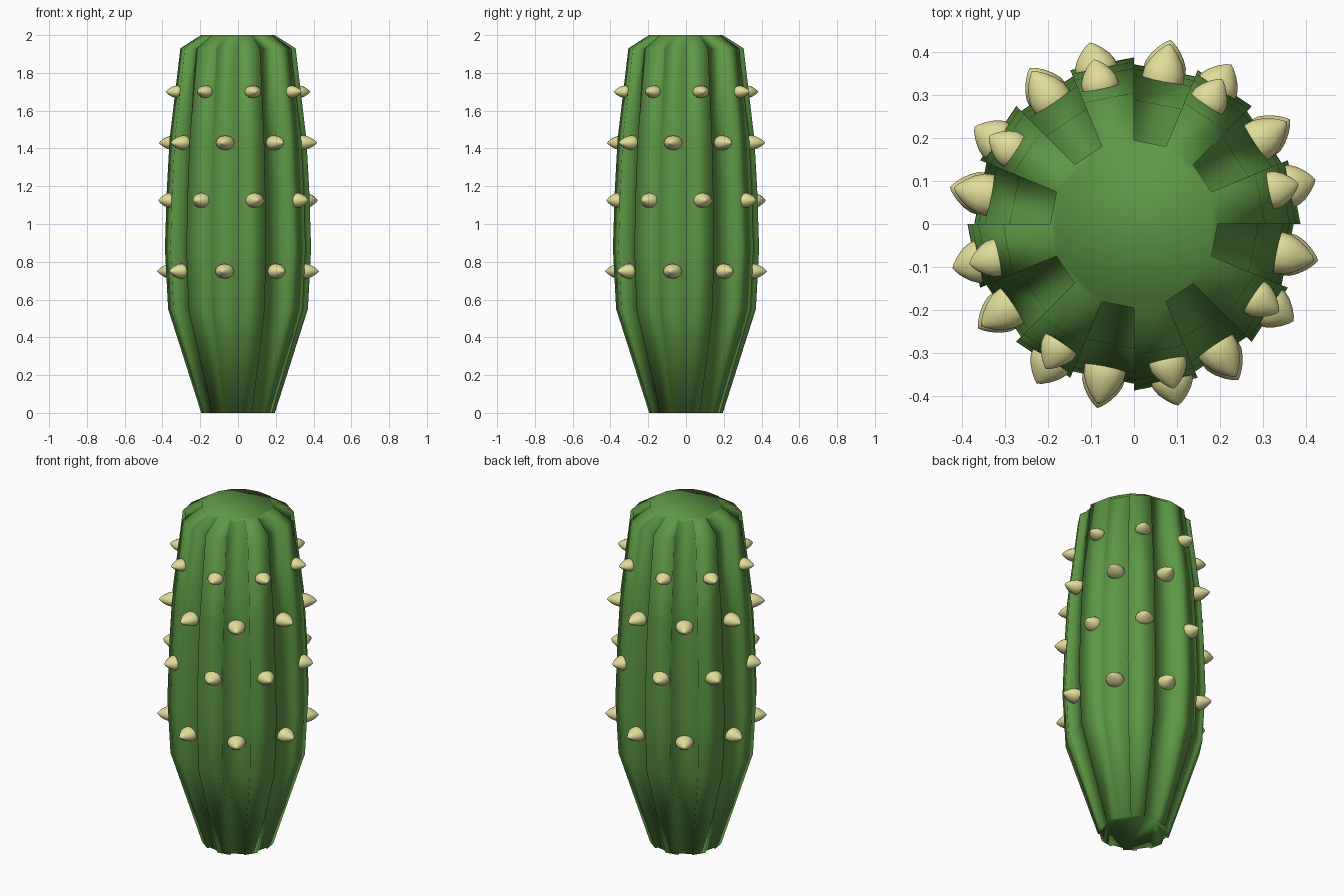
import bpy, bmesh, math
from mathutils import Vector, Matrix

if "Cube" in bpy.data.objects:
    bpy.data.objects.remove(bpy.data.objects["Cube"])


def material(name, color):
    m = bpy.data.materials.new(name)
    m.diffuse_color = (*color, 1)
    m.use_nodes = True
    m.node_tree.nodes["Principled BSDF"].inputs["Base Color"].default_value = m.diffuse_color
    return m


def finish(name, bm, mat):
    bmesh.ops.recalc_face_normals(bm, faces=bm.faces)
    for f in bm.faces:
        f.smooth = True
    me = bpy.data.meshes.new(name)
    bm.to_mesh(me)
    bm.free()
    me.materials.append(mat)
    ob = bpy.data.objects.new(name, me)
    bpy.context.collection.objects.link(ob)
    return ob


green = material("cactus_green", (0.11, 0.31, 0.06))
cream = material("spine_cream", (0.75, 0.72, 0.32))

# Body: ribs from 0 to 22.5 degrees, shallow grooves from 22.5 to 45, eight times
PROFILE = [(0.195, 0), (0.37, 0.55), (0.387, 0.87), (0.377, 1.18),
           (0.362, 1.45), (0.305, 1.93), (0.195, 2.0)]
DEPTH = 0.016
bm = bmesh.new()
rings = []
for i, (r, z) in enumerate(PROFILE):
    top = i == len(PROFILE) - 1
    # the top end of a groove drops below the cap instead of going inward
    rg, zg = (r, z - DEPTH * 1.3) if top else (r - DEPTH, z)
    ring = []
    for k in range(8):
        a, b = math.radians(45 * k), math.radians(45 * k + 22.5)
        for ang, rad, h in ((a, rg, zg), (a, r, z), (b, r, z), (b, rg, zg)):
            ring.append(bm.verts.new((rad * math.cos(ang), rad * math.sin(ang), h)))
    rings.append(ring)
n = len(rings[0])
for lo, hi in zip(rings, rings[1:]):
    for j in range(n):
        q = (j + 1) % n
        bm.faces.new((lo[j], lo[q], hi[q], hi[j]))
# Caps, plus the little wall at the inner end of each top groove
bm.faces.new(rings[0])
tr = rings[-1]
bm.faces.new([v for j, v in enumerate(tr) if j % 4 in (1, 2)])
for k in range(8):
    j = 4 * k
    bm.faces.new((tr[j + 2], tr[j + 3], tr[(j + 4) % n], tr[(j + 5) % n]))
finish("cactus_body", bm, green)

# Spines: pointed buds in four staggered rows
BUD = [(-0.35, 0.8), (0, 1.0), (0.25, 0.96), (0.5, 0.78), (0.75, 0.48), (0.92, 0.2)]
SEG = 12


def add_bud(bm, ang, z, r0, r1, w, h):
    out = Vector((math.cos(ang), math.sin(ang), 0))
    side = Vector((-out.y, out.x, 0))
    length = r1 - r0
    loops = []
    for t, s in BUD:
        loops.append([bm.verts.new(out * (r0 + t * length)
                      + side * (w * s * math.cos(2 * math.pi * i / SEG))
                      + Vector((0, 0, z + h * s * math.sin(2 * math.pi * i / SEG))))
                      for i in range(SEG)])
    for lo, hi in zip(loops, loops[1:]):
        for i in range(SEG):
            q = (i + 1) % SEG
            bm.faces.new((lo[i], lo[q], hi[q], hi[i]))
    tip = bm.verts.new(out * r1 + Vector((0, 0, z)))
    for i in range(SEG):
        bm.faces.new((loops[-1][i], loops[-1][(i + 1) % SEG], tip))
    bm.faces.new(loops[0])


# height, angle offset, base radius, tip radius, half width, half height
ROWS = [(0.75, 33.75, 0.357, 0.436, 0.05, 0.04),
        (1.125, 13.7, 0.365, 0.434, 0.05, 0.04),
        (1.43, 33.75, 0.342, 0.427, 0.049, 0.039),
        (1.70, 13.7, 0.328, 0.394, 0.044, 0.033)]
for idx, (z, off, r0, r1, w, h) in enumerate(ROWS):
    bm = bmesh.new()
    for k in range(8):
        add_bud(bm, math.radians(45 * k + off), z, r0, r1, w, h)
    finish(f"spine_row_{idx + 1}", bm, cream)
